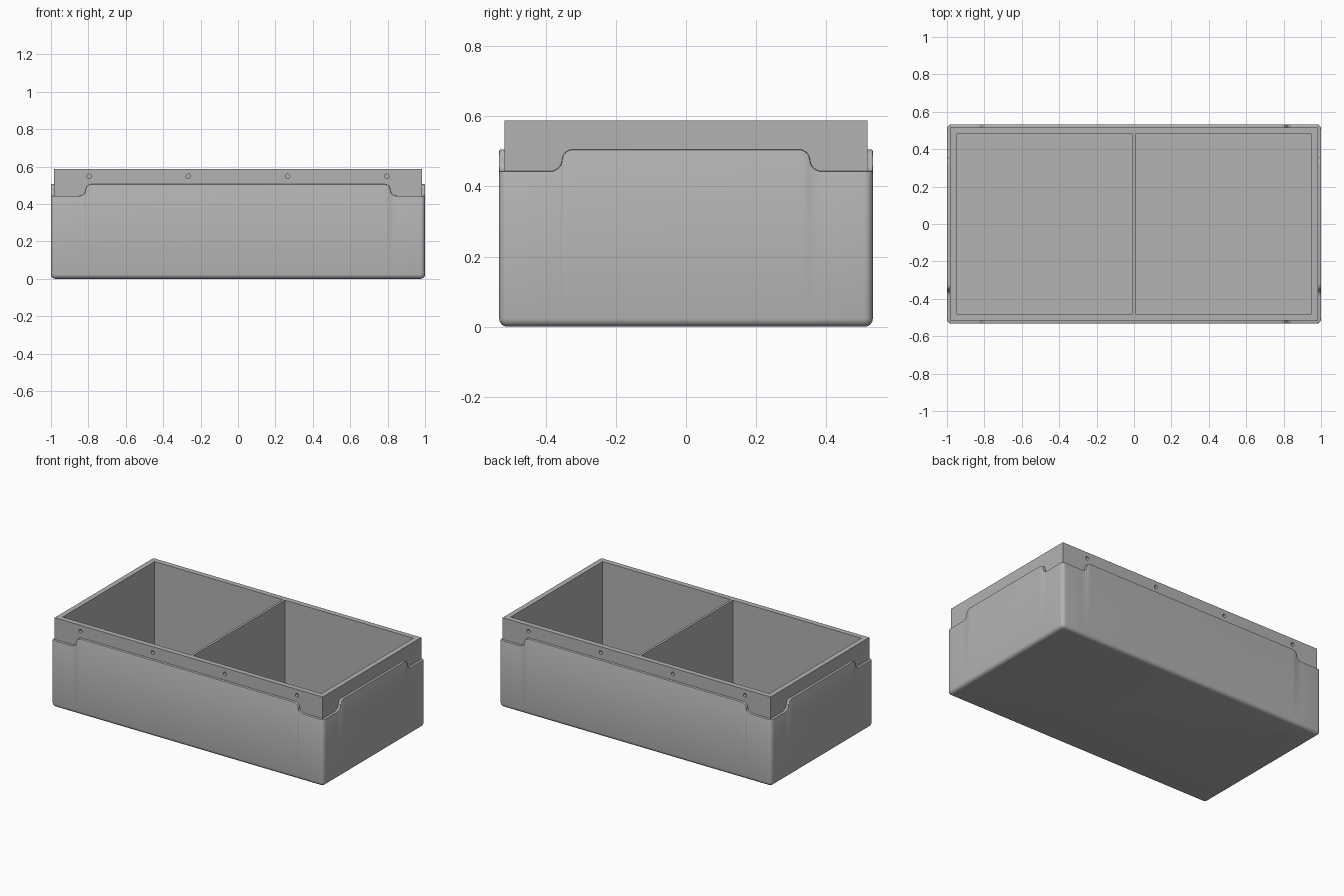
import bpy, bmesh, math
from mathutils import Matrix, Vector

cube = bpy.data.objects.get("Cube")
if cube:
    bpy.data.objects.remove(cube, do_unlink=True)

HX, HY = 1.0, 0.533            # outer half sizes
LOW, HIGH, TOP = 0.444, 0.506, 0.588
GAP = 0.016                    # shell thickness outside the liner
FLOOR = 0.022
CORNER = 0.025

grey = bpy.data.materials.new("plain grey")
grey.use_nodes = True
colour = (0.45, 0.45, 0.45, 1)
grey.diffuse_color = colour
grey.node_tree.nodes["Principled BSDF"].inputs["Base Color"].default_value = colour


def make_object(name, bm):
    bmesh.ops.recalc_face_normals(bm, faces=bm.faces[:])
    mesh = bpy.data.meshes.new(name)
    bm.to_mesh(mesh)
    bm.free()
    mesh.materials.append(grey)
    obj = bpy.data.objects.new(name, mesh)
    bpy.context.collection.objects.link(obj)
    return obj


def add_box(bm, x0, x1, y0, y1, z0, z1):
    size = Matrix.Diagonal((x1 - x0, y1 - y0, z1 - z0, 1))
    centre = Matrix.Translation(((x0 + x1) / 2, (y0 + y1) / 2, (z0 + z1) / 2))
    bmesh.ops.create_cube(bm, size=1, matrix=centre @ size)


def select_only(obj):
    bpy.ops.object.select_all(action='DESELECT')
    obj.select_set(True)
    bpy.context.view_layer.objects.active = obj


def s_curve(mid):
    """Two quarter arcs stepping the lip from low to high around mid."""
    r = (HIGH - LOW) / 2
    steps = [math.pi / 2 * i / 6 for i in range(7)]
    rise = [(mid - r + r * math.sin(a), LOW + r - r * math.cos(a)) for a in steps]
    rise += [(mid + r - r * math.cos(a), LOW + r + r * math.sin(a)) for a in steps[1:]]
    # keep the steepest columns a hair apart
    return [(t + (i - 6) * 0.0003, z) for i, (t, z) in enumerate(rise)]


# Perimeter columns: position, outward normal, lip height
columns = []
for side in range(4):
    normal = Matrix.Rotation(side * math.pi / 2, 3, 'Z') @ Vector((0, -1, 0))
    along = Vector((-normal.y, normal.x, 0))
    half, out, mid = (HX, HY, -0.815) if side % 2 == 0 else (HY, HX, -0.354)
    rise = s_curve(mid)
    for t, z in rise + [(-t, z) for t, z in reversed(rise)]:
        columns.append((along * t + normal * out, normal, z))
    hub = along * (half - CORNER) + normal * (out - CORNER)
    for i in range(7):
        a = math.pi / 2 * i / 6
        n = normal * math.cos(a) + along * math.sin(a)
        columns.append((hub + n * CORNER, n, LOW))

# Outer shell: rounded bottom, stepped lip with a softened edge
bm = bmesh.new()
R = 0.024
fillet = [math.pi / 2 * i / 6 for i in range(7)]
rings = [[p - n * (R - R * math.sin(a)) + Vector((0, 0, R - R * math.cos(a)))
          for p, n, z in columns] for a in fillet]
for inset, drop in ((0, 0.005), (0.0015, 0.0015), (0.005, 0), (GAP + 0.002, 0)):
    rings.append([p - n * inset + Vector((0, 0, z - drop)) for p, n, z in columns])
rings = [[bm.verts.new(co) for co in ring] for ring in rings]
count = len(columns)
for low, high in zip(rings, rings[1:]):
    for i in range(count):
        j = (i + 1) % count
        bm.faces.new((low[i], low[j], high[j], high[i]))
bm.faces.new(rings[0])
shell = make_object("outer_shell", bm)
select_only(shell)
bpy.ops.object.shade_smooth_by_angle(angle=math.radians(35))

# Liner block that stands above the shell
lx, ly = HX - GAP, HY - GAP
bm = bmesh.new()
add_box(bm, -lx, lx, -ly, ly, 0.01, TOP)
liner = make_object("inner_liner", bm)

# Cutter: two compartments and a row of blind holes front and back
bm = bmesh.new()
for s in (-1, 1):
    x0, x1 = sorted((s * 0.008, s * 0.95))
    add_box(bm, x0, x1, -0.482, 0.482, FLOOR, TOP + 0.1)
    for x in (-0.795, -0.265, 0.265, 0.795):
        place = Matrix.Translation((x, s * ly, 0.548)) @ Matrix.Rotation(math.pi / 2, 4, 'X')
        bmesh.ops.create_cone(bm, cap_ends=True, segments=24, radius1=0.012,
                              radius2=0.012, depth=0.04, matrix=place)
cutter = make_object("compartment_cutter", bm)
cutter.hide_render = True

cut = liner.modifiers.new("compartments", 'BOOLEAN')
cut.operation = 'DIFFERENCE'
cut.solver = 'EXACT'
cut.object = cutter
select_only(liner)
bpy.ops.object.modifier_apply(modifier=cut.name)
bpy.data.objects.remove(cutter, do_unlink=True)
select_only(liner)
bpy.ops.object.shade_smooth_by_angle(angle=math.radians(35))
